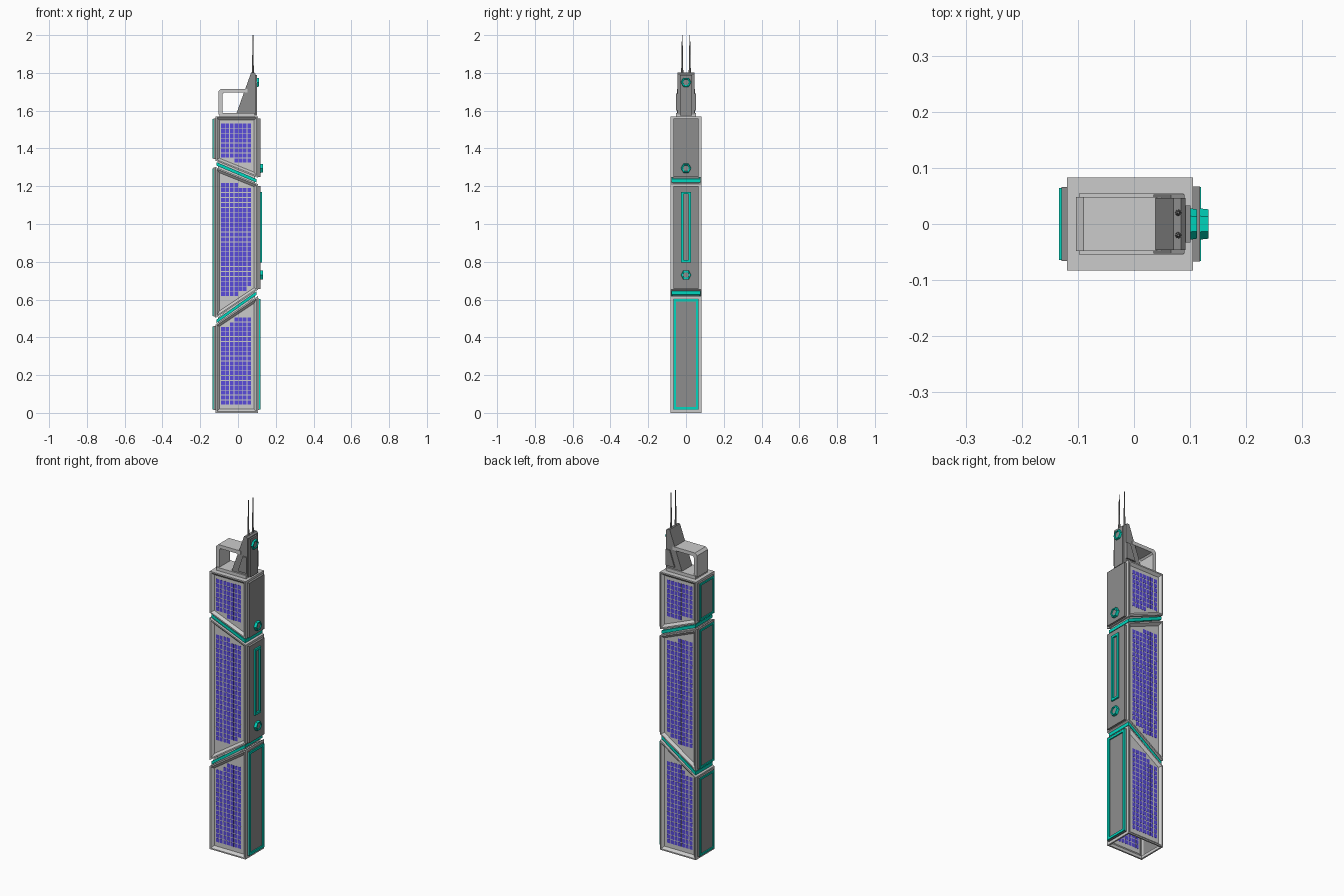
import bpy, bmesh, math
from mathutils import Vector, Matrix

if "Cube" in bpy.data.objects:
    bpy.data.objects.remove(bpy.data.objects["Cube"])


def material(name, col):
    m = bpy.data.materials.new(name)
    m.diffuse_color = (*col, 1)
    m.use_nodes = True
    m.node_tree.nodes["Principled BSDF"].inputs["Base Color"].default_value = m.diffuse_color
    return m


TEAL = material("teal", (0.0, 0.68, 0.52))
BLUE = material("blue", (0.1, 0.07, 0.72))
GREY = material("mid_grey", (0.55, 0.55, 0.55))
DARK = material("dark_grey", (0.27, 0.27, 0.27))


def finish(bm, name, mat=GREY):
    bm.normal_update()
    me = bpy.data.meshes.new(name)
    bm.to_mesh(me)
    bm.free()
    ob = bpy.data.objects.new(name, me)
    bpy.context.collection.objects.link(ob)
    me.materials.append(mat)
    return ob


def add_box(bm, lo, hi):
    c = [(a + b) / 2 for a, b in zip(lo, hi)]
    s = [b - a for a, b in zip(lo, hi)]
    m = Matrix.Translation(c) @ Matrix.Diagonal((*s, 1))
    bmesh.ops.create_cube(bm, size=1, matrix=m)


def box(name, lo, hi, mat=GREY):
    bm = bmesh.new()
    add_box(bm, lo, hi)
    return finish(bm, name, mat)


def prism(pts, half):
    """Extrude an x-z outline to both sides of y = 0."""
    bm = bmesh.new()
    f = bm.faces.new([bm.verts.new((x, -half, z)) for x, z in pts])
    r = bmesh.ops.extrude_face_region(bm, geom=[f], use_keep_orig=True)
    bmesh.ops.translate(bm, vec=(0, 2 * half, 0),
                        verts=[v for v in r["geom"] if isinstance(v, bmesh.types.BMVert)])
    bmesh.ops.recalc_face_normals(bm, faces=bm.faces)
    return bm


def recess(bm, direction, rim, slope, depth):
    """Sink a panel into every face that points along +/- direction."""
    bm.normal_update()
    for f in [f for f in bm.faces if abs(f.normal.dot(Vector(direction))) > 0.99]:
        bmesh.ops.inset_region(bm, faces=[f], thickness=rim, use_even_offset=True)
        bmesh.ops.inset_region(bm, faces=[f], thickness=slope, depth=-depth, use_even_offset=True)


L, R, H = -0.119, 0.105, 0.083      # body left, right, half depth
G = 0.017                           # half gap between sections
LOW, HIGH = (0.485, 0.635), (1.318, 1.228)   # slanted joints: z at left, right

# Three tower sections with sunken front and back
sections = {
    "lower_section": [(L, 0), (R, 0), (R, LOW[1] - G), (L, LOW[0] - G)],
    "middle_section": [(L, LOW[0] + G), (R, LOW[1] + G), (R, HIGH[1] - G), (L, HIGH[0] - G)],
    "upper_section": [(L, HIGH[0] + G), (R, HIGH[1] + G), (R, 1.57), (L, 1.57)],
}
for name, pts in sections.items():
    bm = prism(pts, H)
    recess(bm, (0, 1, 0), 0.007, 0.013, 0.013)
    if name == "lower_section":     # open underside with a lip
        bm.normal_update()
        f = [f for f in bm.faces if f.normal.z < -0.99][0]
        bmesh.ops.inset_region(bm, faces=[f], thickness=0.012)
        bmesh.ops.inset_region(bm, faces=[f], thickness=0.002, depth=-0.015)
        bmesh.ops.delete(bm, geom=[f], context="FACES")
    finish(bm, name)

# Slanted joints: grey core and teal strip
for tag, (zl, zr) in (("lower", LOW), ("upper", HIGH)):
    for part, t, inset, mat in (("core", 0.022, 0.014, GREY), ("glow_strip", 0.009, 0.006, TEAL)):
        a, b = L + inset, R - inset
        pts = [(a, zl - t), (b, zr - t), (b, zr + t), (a, zl + t)]
        finish(prism(pts, H - inset), f"{tag}_joint_{part}", mat)

# Solar cells: first z, row pitch, first and last row for each column
cells = {
    "lower_cells": (0.045, 0.0258, [0] * 7, [16, 16, 17, 18, 18, 18, 18]),
    "middle_cells": (0.62, 0.0261, [0, 0, 0, 0, 1, 1, 2], [23] * 4 + [22] * 3),
    "upper_cells": (1.325, 0.0263, [1, 1, 1, 0, 0, 0, 0], [8] * 7),
}
for name, (z0, dz, first, last) in cells.items():
    bm = bmesh.new()
    for c in range(7):
        x = -0.089 + c * 0.0232
        for r in range(first[c], last[c]):
            z = z0 + r * dz
            for s in (-1, 1):
                y = s * (H - 0.013)
                add_box(bm, (x, y - 0.0006, z), (x + 0.019, y + 0.0006, z + dz - 0.004))
    finish(bm, name, BLUE)


def side_frame(name, x0, x1, hy, z0, z1, w):
    """Teal rectangular rim on a side panel."""
    bm = bmesh.new()
    for s in (-1, 1):
        ya, yb = sorted((s * hy, s * (hy - w)))
        add_box(bm, (x0, ya, z0), (x1, yb, z1))
    for za in (z0, z1 - w):
        add_box(bm, (x0, w - hy, za), (x1, hy - w, za + w))
    finish(bm, name, TEAL)


# Left side panels, each with a teal rim
for tag, z0, z1 in (("lower", 0.015, 0.46), ("middle", 0.51, 1.298), ("upper", 1.345, 1.558)):
    box(f"{tag}_left_panel", (-0.129, -0.066, z0), (L + 0.002, 0.066, z1), DARK)
    side_frame(f"{tag}_left_rim", -0.134, -0.127, 0.064, z0 + 0.003, z1 - 0.003, 0.01)

# Right side panels
for tag, z0, z1, x in (("lower", 0.015, 0.605, 0.112), ("middle", 0.655, 1.2, 0.118),
                       ("upper", 1.25, 1.558, 0.118)):
    box(f"{tag}_right_panel", (R - 0.002, -0.067, z0), (x, 0.067, z1), DARK)
side_frame("lower_right_rim", 0.11, 0.119, 0.066, 0.018, 0.602, 0.013)
side_frame("middle_right_slot_rim", 0.116, 0.127, 0.026, 0.797, 1.17, 0.012)


# Hexagonal lamps on the right side: teal ring with a dark centre
def hex_lamp(name, x0, x1, z):
    turn = Matrix.Translation(((x0 + x1) / 2, 0, z)) @ Matrix.Rotation(math.pi / 2, 4, "Y")
    bm = bmesh.new()
    bmesh.ops.create_cone(bm, cap_ends=True, segments=6, radius1=0.028, radius2=0.026,
                          depth=x1 - x0, matrix=turn)
    bm.normal_update()
    f = max(bm.faces, key=lambda q: q.normal.x)
    bmesh.ops.inset_region(bm, faces=[f], thickness=0.007)
    bmesh.ops.inset_region(bm, faces=[f], thickness=0.001, depth=-0.005)
    finish(bm, name + "_ring", TEAL)
    bm = bmesh.new()
    bmesh.ops.create_cone(bm, cap_ends=True, segments=6, radius1=0.016, radius2=0.016,
                          depth=x1 - x0 - 0.008, matrix=turn)
    finish(bm, name + "_centre", DARK)


for i, (x0, x1, z) in enumerate(((0.116, 0.133, 0.73), (0.116, 0.133, 1.295), (0.1, 0.112, 1.75))):
    hex_lamp(f"hex_lamp_{i + 1}", x0, x1, z)

# Roof plinth
box("roof_plinth", (-0.098, -0.054, 1.565), (0.088, 0.054, 1.588))

# Carrying-handle arch: outer outline then back along the inner one
finish(prism([(-0.103, 1.58), (-0.103, 1.702), (-0.09, 1.715), (0.05, 1.715), (0.05, 1.695),
              (-0.075, 1.695), (-0.083, 1.687), (-0.083, 1.58)], 0.048), "roof_arch")

# Mast housing with wider foot plates and end plate
finish(prism([(-0.01, 1.58), (0.092, 1.58), (0.092, 1.795), (0.084, 1.803), (0.07, 1.803)], 0.046),
       "mast_housing", DARK)
finish(prism([(0.035, 1.6), (0.09, 1.6), (0.09, 1.69), (0.066, 1.69)], 0.053),
       "mast_foot_plates", DARK)
box("mast_end_plate", (0.09, -0.033, 1.575), (0.101, 0.033, 1.79), DARK)

# Twin antennas
for s, side in ((-1, "front"), (1, "back")):
    bm = bmesh.new()
    for r1, r2, z0, z1 in ((0.006, 0.005, 1.795, 1.83), (0.0045, 0.002, 1.83, 2.0)):
        bmesh.ops.create_cone(bm, cap_ends=True, segments=8, radius1=r1, radius2=r2, depth=z1 - z0,
                              matrix=Matrix.Translation((0.079, s * 0.02, (z0 + z1) / 2)))
    finish(bm, f"{side}_antenna", DARK)
